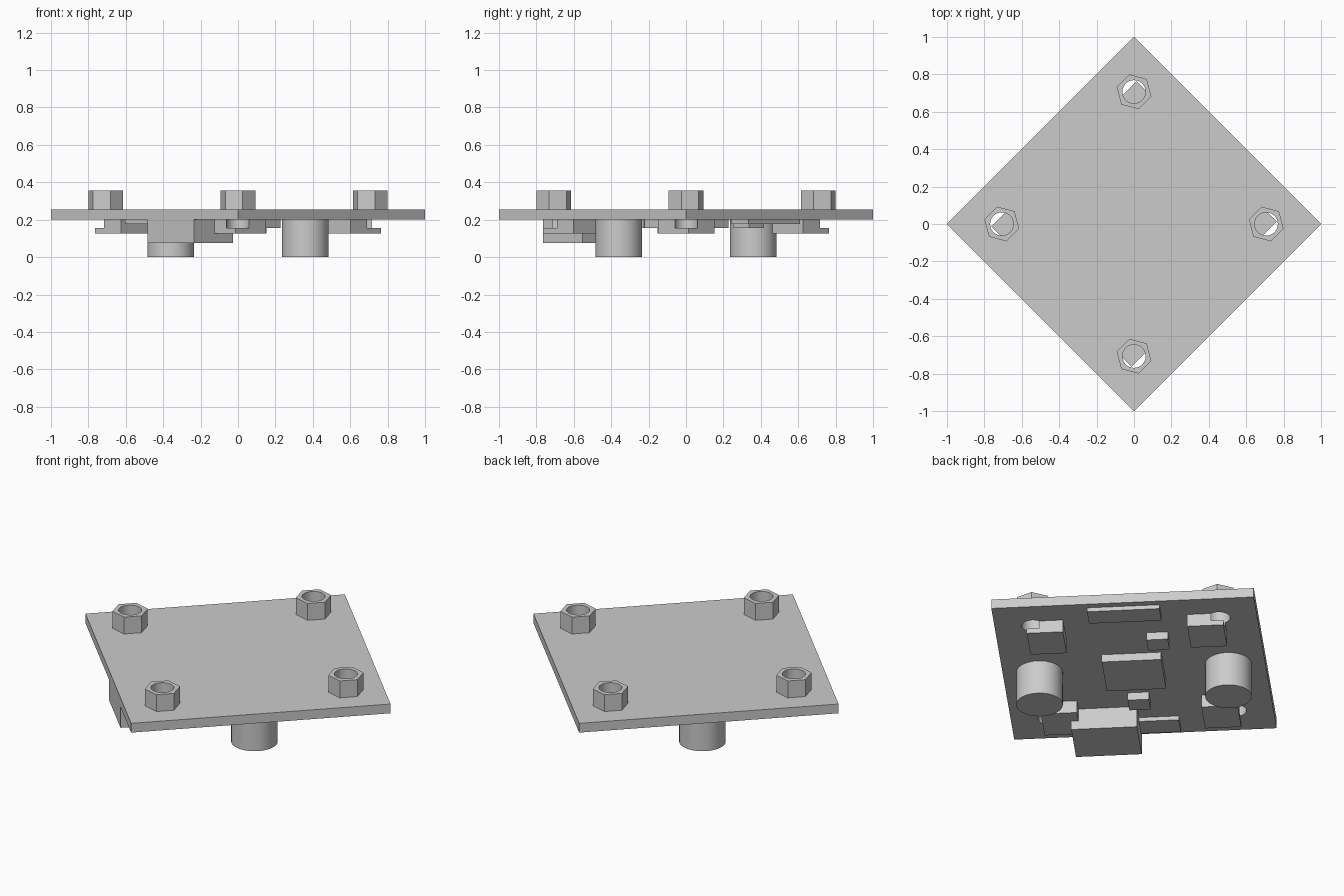
import bpy
import math

if "Cube" in bpy.data.objects:
    bpy.data.objects.remove(bpy.data.objects["Cube"], do_unlink=True)

grey = bpy.data.materials.new("plain grey")
grey.use_nodes = True
grey.diffuse_color = (0.6, 0.6, 0.6, 1)
grey.node_tree.nodes["Principled BSDF"].inputs["Base Color"].default_value = (0.6, 0.6, 0.6, 1)

TURN = math.radians(45)      # the board stands on its corner in plan
UNDER, TOP = 0.2, 0.255      # underside and top of the board
HOLE_R, HOLE_END = 0.062, 0.155
HOLES = [(0.707, 0), (0, 0.707), (-0.707, 0), (0, -0.707)]


def finish(name):
    ob = bpy.context.object
    ob.name = name
    ob.data.materials.append(grey)
    return ob


def box(name, u0, u1, v0, v1, z0, z1=UNDER):
    """Box aligned to the board edges: v runs toward +x+y, u toward -x+y."""
    u, v = (u0 + u1) / 2, (v0 + v1) / 2
    s = math.sqrt(0.5)
    bpy.ops.mesh.primitive_cube_add(size=1, location=((v - u) * s, (u + v) * s, (z0 + z1) / 2),
                                    rotation=(0, 0, TURN))
    bpy.context.object.scale = (v1 - v0, u1 - u0, z1 - z0)
    bpy.ops.object.transform_apply(location=False, rotation=True, scale=True)
    return finish(name)


def cylinder(name, x, y, r, z0, z1, sides=48, angle=0):
    bpy.ops.mesh.primitive_cylinder_add(vertices=sides, radius=r, depth=z1 - z0,
                                        location=(x, y, (z0 + z1) / 2), rotation=(0, 0, angle))
    return finish(name)


def smooth(ob):
    bpy.ops.object.select_all(action='DESELECT')
    ob.select_set(True)
    bpy.context.view_layer.objects.active = ob
    bpy.ops.object.shade_smooth_by_angle(angle=math.radians(30))


def drill(ob, x, y):
    """Cut one screw hole through a part, ending inside the mounting pad."""
    cutter = cylinder("hole_cutter", x, y, HOLE_R, HOLE_END, 0.5)
    bpy.context.view_layer.objects.active = ob
    mod = ob.modifiers.new("hole", 'BOOLEAN')
    mod.operation, mod.solver, mod.object = 'DIFFERENCE', 'EXACT', cutter
    bpy.ops.object.modifier_apply(modifier=mod.name)
    bpy.data.objects.remove(cutter, do_unlink=True)


# Board with four screw holes
half = math.sqrt(0.5)
board = box("board", -half, half, -half, half, UNDER, TOP)
for x, y in HOLES:
    drill(board, x, y)
smooth(board)

# Hexagonal nut above and mounting pad below each hole
for i, (x, y) in enumerate(HOLES):
    nut = cylinder(f"nut_{i + 1}", x, y, 0.096, TOP, 0.355, 6, TURN - math.radians(30))
    drill(nut, x, y)
    smooth(nut)

    u, v = (y - x) * half, (x + y) * half
    us = sorted(math.copysign(d, u) for d in (0.335, 0.53))
    vs = sorted(math.copysign(d, v) for d in (0.32, 0.55))
    pad = box(f"mounting_pad_{i + 1}", *us, *vs, 0.127)
    drill(pad, x, y)
    smooth(pad)

# Two round cans hanging at opposite edges
for side, s in (("left", 1), ("right", -1)):
    smooth(cylinder(f"{side}_can", 0.36 * s, -0.36 * s, 0.125, 0, UNDER))

# Parts on the underside
box("connector", -0.374, -0.02, -0.706, -0.41, 0.075)
box("centre_chip", -0.16, 0.16, -0.155, 0.16, HOLE_END)
box("back_strip", -0.195, 0.195, 0.54, 0.668, 0.176)
box("front_strip", -0.195, 0.195, -0.66, -0.53, 0.176)
box("small_chip_back", 0.1, 0.215, 0.26, 0.375, HOLE_END)
box("small_chip_front", -0.057, 0.057, -0.37, -0.26, HOLE_END)
